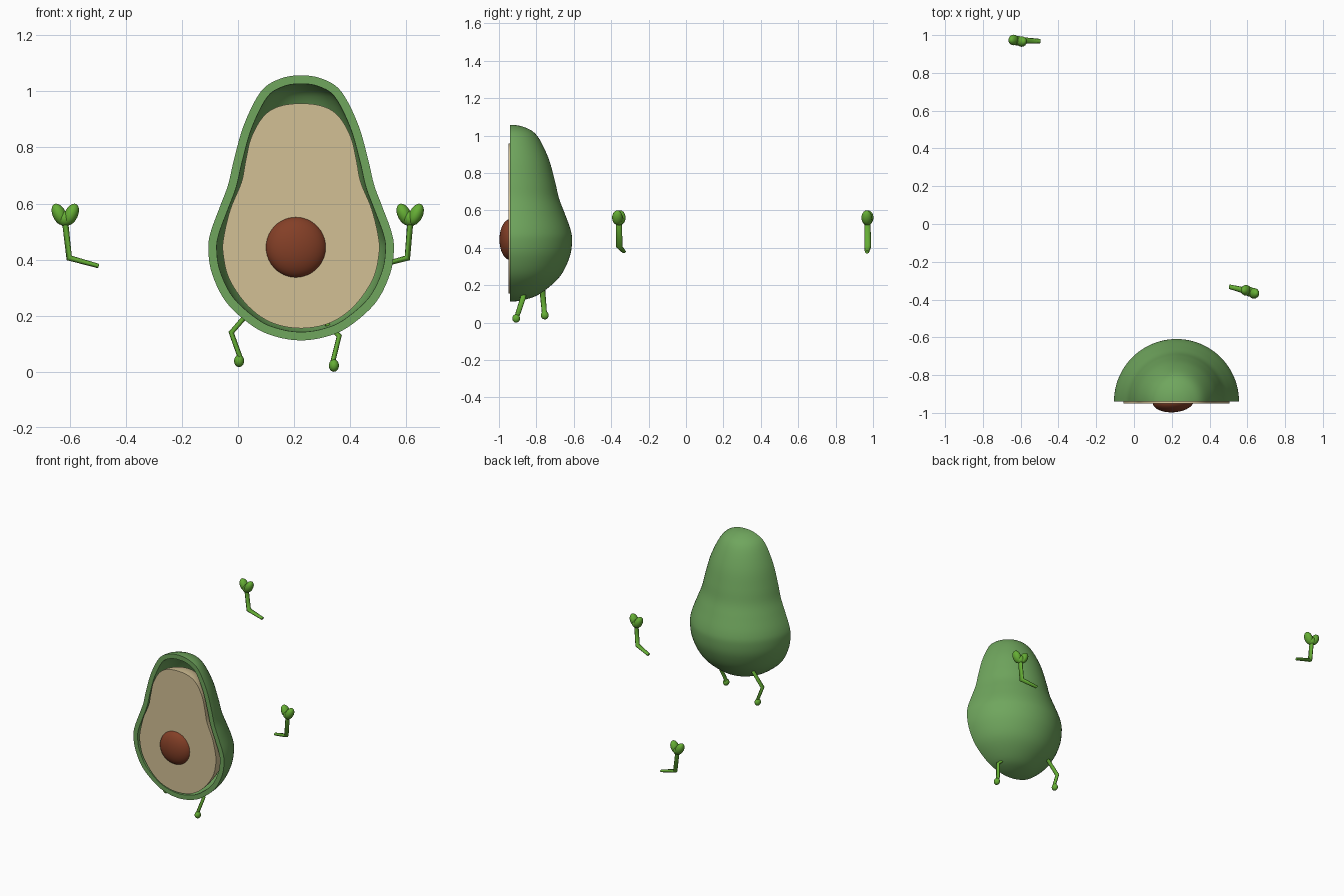
import bpy, bmesh, math
from mathutils import Vector

if "Cube" in bpy.data.objects:
    bpy.data.objects.remove(bpy.data.objects["Cube"])

CX = 0.225      # centre line of the fruit
SEG = 48        # steps in the half turn


def material(name, rgb):
    m = bpy.data.materials.new(name)
    m.diffuse_color = (*rgb, 1)
    m.use_nodes = True
    m.node_tree.nodes["Principled BSDF"].inputs["Base Color"].default_value = m.diffuse_color
    return m


SKIN = material("skin_green", (0.16, 0.38, 0.11))
FLESH = material("flesh_cream", (0.65, 0.53, 0.30))
PIT = material("pit_brown", (0.23, 0.05, 0.02))
LIMB = material("limb_green", (0.13, 0.42, 0.035))


def smooth_profile(pts, steps=5):
    """Catmull-Rom through (radius, z) points, level at both poles."""
    p = [Vector(q) for q in pts]
    p = [Vector((-p[1].x, p[1].y))] + p + [Vector((-p[-2].x, p[-2].y))]
    out = []
    for a, b, c, d in zip(p, p[1:], p[2:], p[3:]):
        for i in range(steps):
            t = i / steps
            out.append(0.5 * (2 * b + (c - a) * t + (2 * a - 5 * b + 4 * c - d) * t ** 2
                              + (3 * b - a - 3 * c + d) * t ** 3))
    return out + [p[-2]]


def inset(prof, dist):
    out = []
    for i, p in enumerate(prof):
        t = prof[min(i + 1, len(prof) - 1)] - prof[max(i - 1, 0)]
        n = Vector((-t.y, t.x)).normalized()
        q = p - n * dist
        if i in (0, len(prof) - 1):
            q = Vector((0, p.y + (dist if i else -dist)))
        out.append(Vector((max(q.x, 0), q.y)))
    return out


def half_lathe(bm, prof, y0):
    """Half turn of a profile; returns the vertex columns."""
    cols = []
    for k in range(SEG + 1):
        a = math.pi * k / SEG
        cols.append([bm.verts.new((CX + p.x * math.cos(a), y0 + p.x * math.sin(a), p.y))
                     for p in prof])
    for a, b in zip(cols, cols[1:]):
        for i in range(len(prof) - 1):
            bm.faces.new((a[i], a[i + 1], b[i + 1], b[i]))
    return cols


def finish(ob, mat, angle=40):
    ob.data.materials.append(mat)
    bpy.ops.object.select_all(action='DESELECT')
    ob.select_set(True)
    bpy.context.view_layer.objects.active = ob
    bpy.ops.object.shade_smooth_by_angle(angle=math.radians(angle))


def mesh_object(name, bm, mat):
    bmesh.ops.remove_doubles(bm, verts=bm.verts, dist=1e-5)
    bmesh.ops.recalc_face_normals(bm, faces=bm.faces)
    me = bpy.data.meshes.new(name)
    bm.to_mesh(me)
    bm.free()
    ob = bpy.data.objects.new(name, me)
    bpy.context.collection.objects.link(ob)
    finish(ob, mat)
    return ob


# Skin: hollow half shell with a flat rim
outer = smooth_profile([(0, 1.057), (0.075, 1.045), (0.143, 1.0), (0.203, 0.883), (0.239, 0.758),
                        (0.26, 0.668), (0.289, 0.59), (0.322, 0.50), (0.331, 0.437),
                        (0.317, 0.348), (0.264, 0.244), (0.167, 0.159), (0.085, 0.124), (0, 0.112)])
inner = inset(outer, 0.03)
bm = bmesh.new()
oc = half_lathe(bm, outer, -0.94)
ic = half_lathe(bm, inner, -0.94)
for k in (0, SEG):
    for i in range(len(outer) - 1):
        bm.faces.new((oc[k][i], oc[k][i + 1], ic[k][i + 1], ic[k][i]))
mesh_object("fruit_skin", bm, SKIN)

# Flesh: solid half body with a flat front
flesh = smooth_profile([(0, 0.957), (0.08, 0.946), (0.135, 0.91), (0.178, 0.835), (0.198, 0.75),
                        (0.213, 0.675), (0.252, 0.58), (0.276, 0.48), (0.278, 0.42),
                        (0.256, 0.33), (0.19, 0.235), (0.105, 0.175), (0, 0.155)])
bm = bmesh.new()
cols = half_lathe(bm, flesh, -0.95)
for i in range(len(flesh) - 1):
    a, b = cols[0], cols[SEG]
    bm.faces.new((a[i], b[i], b[i + 1], a[i + 1]))
bmesh.ops.dissolve_degenerate(bm, dist=1e-6, edges=bm.edges)
mesh_object("fruit_flesh", bm, FLESH)


def ball(name, loc, scale, mat, rot=(0, 0, 0), seg=24):
    bpy.ops.mesh.primitive_uv_sphere_add(segments=seg, ring_count=seg // 2 + 2, radius=1,
                                         location=loc, rotation=rot)
    ob = bpy.context.object
    ob.name = name
    ob.scale = scale
    finish(ob, mat, 60)
    return ob


# Pit
ball("pit", (0.208, -0.94, 0.444), (0.109, 0.057, 0.109), PIT, (0, 0, math.radians(4)), 40)


def limb(name, pts, radii, depth=1.5):
    """Bent limb, oval in section (deeper along y)."""
    cu = bpy.data.curves.new(name, 'CURVE')
    cu.dimensions = '3D'
    cu.bevel_depth = 1
    cu.bevel_resolution = 2
    cu.use_fill_caps = True
    sp = cu.splines.new('POLY')
    sp.points.add(len(pts) - 1)
    o = Vector(pts[1])
    for q, p, r in zip(sp.points, pts, radii):
        d = Vector(p) - o
        q.co = (d.x, d.y / depth, d.z, 1)
        q.radius = r
    cu.materials.append(LIMB)
    ob = bpy.data.objects.new(name, cu)
    ob.location = o
    ob.scale = (1, depth, 1)
    bpy.context.collection.objects.link(ob)


# Arms with two-lobed hands
for name, s, pts, skew in (
        ("left", -1, [(-0.497, 0.968, 0.377), (-0.602, 0.972, 0.406), (-0.616, 0.97, 0.53)], 0.004),
        ("right", 1, [(0.505, -0.332, 0.379), (0.604, -0.357, 0.406), (0.614, -0.359, 0.53)], -0.008)):
    limb(name + "_arm", pts, (0.008, 0.012, 0.011))
    x, y, _ = pts[2]
    for part, d in (("inner", -s), ("outer", s)):
        ball(f"{name}_hand_{part}_lobe", (x + d * 0.021, y + d * s * skew, 0.561),
             (0.024, 0.028, 0.041), LIMB, (0, d * math.radians(25), 0))
    ball(name + "_palm", (x, y, 0.546), (0.026, 0.026, 0.028), LIMB)

# Legs with rounded feet
for name, pts, foot in (
        ("left", [(0.05, -0.77, 0.225), (-0.024, -0.765, 0.14), (0.008, -0.757, 0.05)],
         (0.004, -0.755, 0.039)),
        ("right", [(0.315, -0.865, 0.17), (0.361, -0.873, 0.128), (0.338, -0.903, 0.035)],
         (0.342, -0.908, 0.022))):
    limb(name + "_leg", pts, (0.009, 0.01, 0.009))
    ball(name + "_foot", foot, (0.018, 0.021, 0.022), LIMB)
